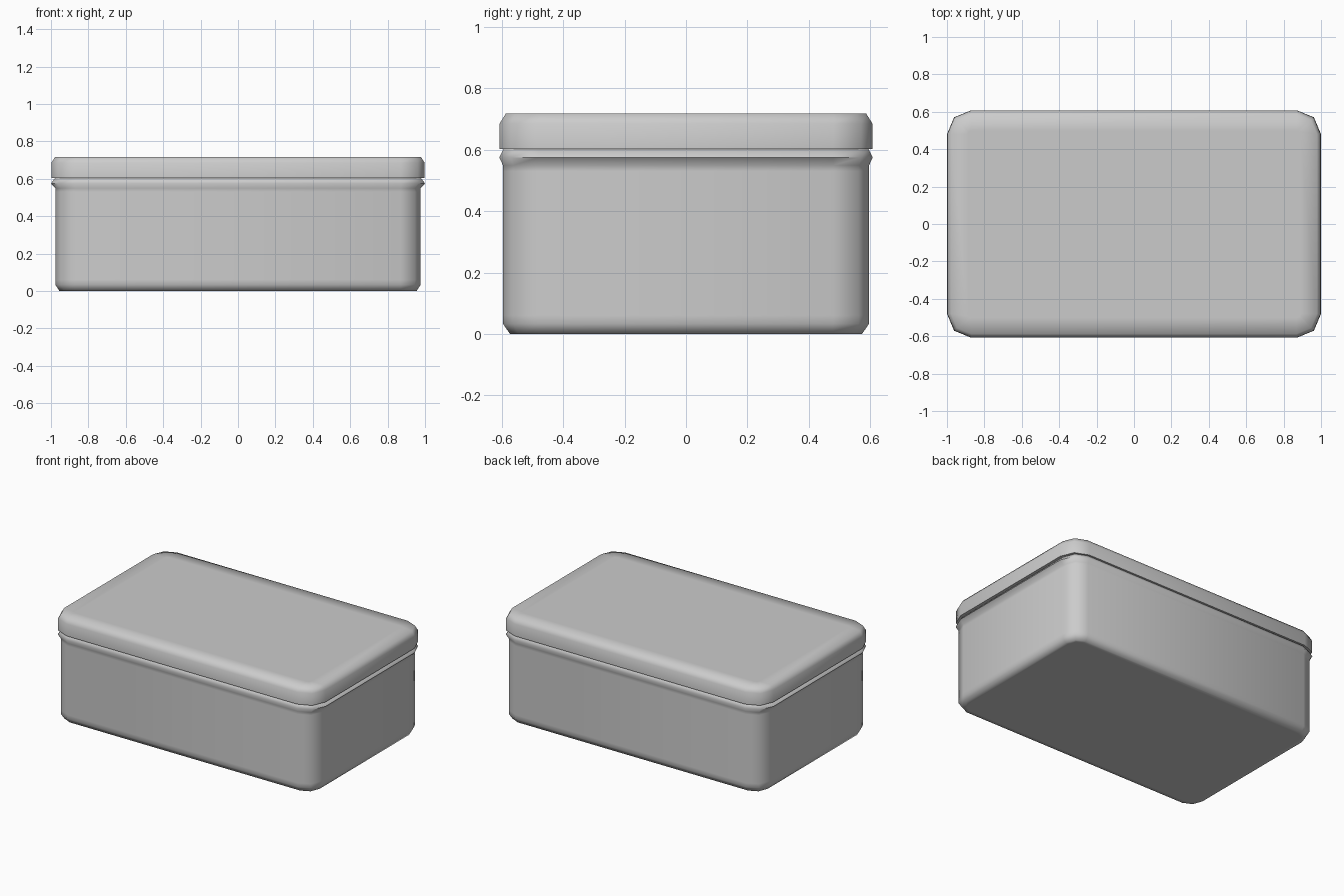
import bpy, bmesh, math

if "Cube" in bpy.data.objects:
    bpy.data.objects.remove(bpy.data.objects["Cube"])

CX, CY = 0.87, 0.48   # centres of the rounded corners
STEPS = 2             # segments per corner


def ring(bm, rx, ry, z):
    """Rounded rectangle reaching CX+rx, CY+ry."""
    verts = []
    for q, (sx, sy) in enumerate([(1, 1), (-1, 1), (-1, -1), (1, -1)]):
        for i in range(STEPS + 1):
            a = math.pi / 2 * (q + i / STEPS)
            verts.append(bm.verts.new((sx * CX + rx * math.cos(a),
                                       sy * CY + ry * math.sin(a), z)))
    return verts


def rounded_part(name, profile):
    """Loft rounded rectangles through (rx, ry, z) and cap both ends."""
    bm = bmesh.new()
    rings = [ring(bm, *p) for p in profile]
    n = len(rings[0])
    for lo, hi in zip(rings, rings[1:]):
        for i in range(n):
            j = (i + 1) % n
            bm.faces.new((lo[i], lo[j], hi[j], hi[i]))
    bm.faces.new(rings[0][::-1])
    bm.faces.new(rings[-1])
    bmesh.ops.recalc_face_normals(bm, faces=bm.faces[:])
    mesh = bpy.data.meshes.new(name)
    bm.to_mesh(mesh)
    bm.free()
    obj = bpy.data.objects.new(name, mesh)
    bpy.context.collection.objects.link(obj)
    bpy.ops.object.select_all(action='DESELECT')
    obj.select_set(True)
    bpy.context.view_layer.objects.active = obj
    bpy.ops.object.shade_smooth_by_angle(angle=math.radians(65))
    return obj


# Tin body: chamfered base, straight walls, rolled bead below the lid
rounded_part("box_body", [
    (0.055, 0.065, 0.0),
    (0.085, 0.093, 0.0),
    (0.106, 0.116, 0.033),
    (0.106, 0.116, 0.06),
    (0.106, 0.116, 0.53),
    (0.106, 0.116, 0.549),
    (0.130, 0.128, 0.575),
    (0.108, 0.113, 0.604),
])

# Lid: flat underside, upright rim, softened upper edge and flat top
rounded_part("lid", [
    (0.128, 0.127, 0.603),
    (0.128, 0.127, 0.685),
    (0.108, 0.107, 0.717),
    (0.02, 0.02, 0.717),
])
